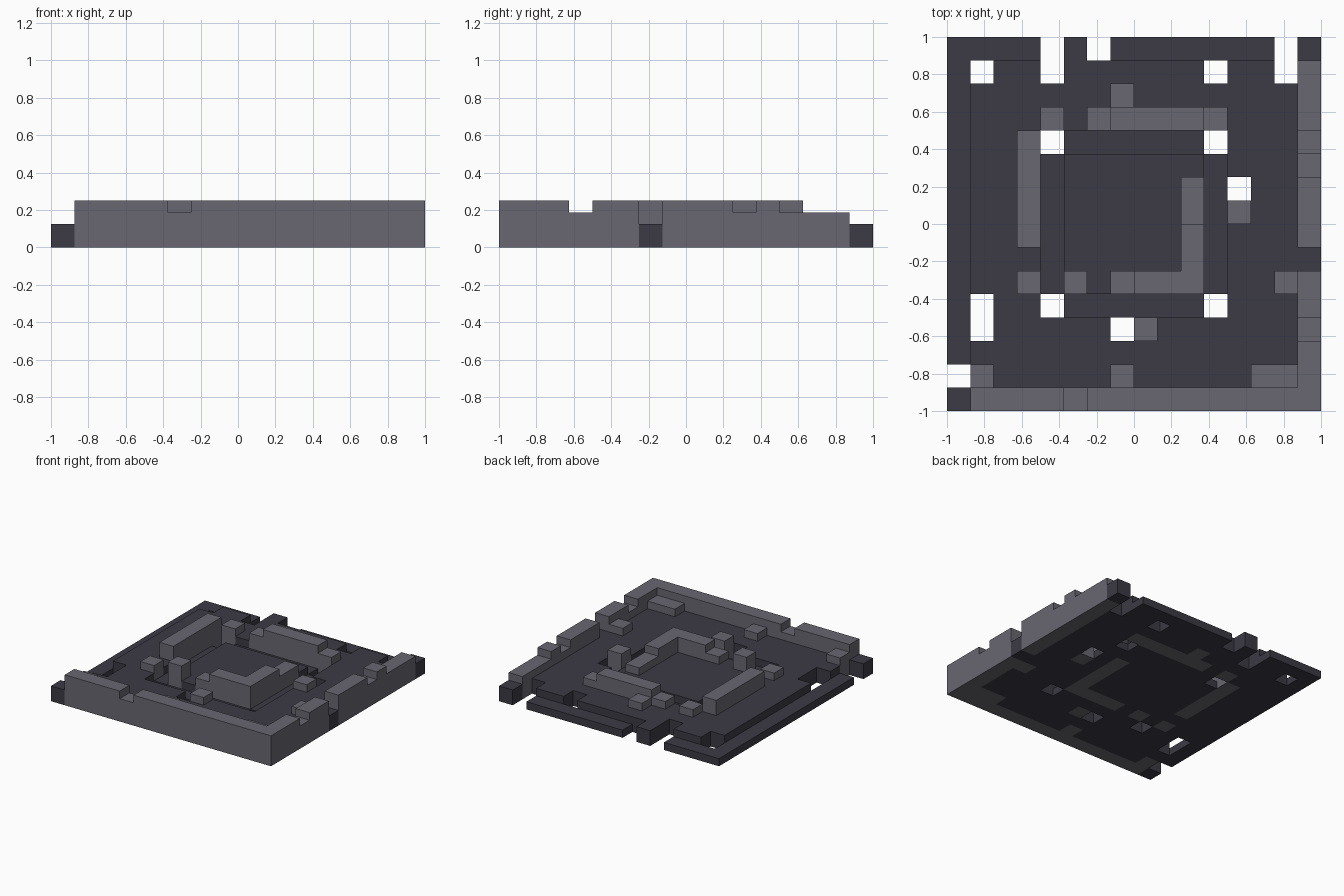
import bpy
import bmesh
import math

CELL = 0.125     # plan size of one block
STEP = 0.0625    # height of one block layer
COUNT = 16       # blocks along each side
LOW, FLOOR, STUMP, FULL = range(1, 5)   # heights in layers

cube = bpy.data.objects.get("Cube")
if cube:
    bpy.data.objects.remove(cube, do_unlink=True)


def make_material(name, color):
    mat = bpy.data.materials.new(name)
    mat.use_nodes = True
    mat.diffuse_color = (*color, 1)
    mat.node_tree.nodes["Principled BSDF"].inputs["Base Color"].default_value = (*color, 1)
    return mat


dark_stone = make_material("dark stone", (0.045, 0.042, 0.058))
grey_stone = make_material("grey stone", (0.138, 0.136, 0.165))

plan = {}        # block position -> (part name, height in layers)


def lay(part, height, *areas):
    """Fill rectangular areas (x0, y0, x1, y1) of the plan; later ones replace earlier."""
    for x0, y0, x1, y1 in areas:
        for x in range(x0, x1):
            for y in range(y0, y1):
                plan[x, y] = (part, height)


def block(part, height, *places):
    lay(part, height, *[(x, y, x + 1, y + 1) for x, y in places])


# Paving: raised floor, low border, sunken ring and central platform
lay("floor", FLOOR, (1, 1, 15, 15))
lay("low_border", LOW, (0, 2, 1, 16), (0, 15, 15, 16))
lay("sunken_ring", LOW, (4, 4, 12, 12))
lay("central_platform", FLOOR, (5, 5, 11, 11))
block("border_posts", FLOOR, (0, 0), (15, 15), (15, 6), (5, 15))

# Outer walls with broken sections
lay("front_wall", FULL, (1, 0, 16, 1))
block("front_wall", STUMP, (5, 0))
lay("side_wall", FULL, (15, 1, 16, 6), (15, 7, 16, 12))
block("side_wall", STUMP, (15, 3), (15, 10))
lay("side_wall", STUMP, (15, 12, 16, 15))
block("wall_rubble", STUMP, (1, 1), (7, 1), (13, 1), (14, 1), (14, 5))

# Inner walls
lay("inner_right_wall", FULL, (3, 7, 4, 12))
lay("inner_back_wall", FULL, (7, 12, 11, 13))
block("inner_back_wall", STUMP, (6, 12), (11, 12))
lay("corner_wall", FULL, (8, 5, 11, 6), (10, 5, 11, 8))
block("corner_wall", STUMP, (7, 5), (10, 8), (10, 9))
block("pillar", FULL, (5, 5))
block("loose_blocks", STUMP, (3, 5), (4, 12), (7, 13), (12, 8), (8, 3))

# Missing paving blocks
holes = [(4, 14), (4, 15), (6, 15), (14, 14), (14, 15), (1, 14), (11, 14), (12, 9),
         (1, 3), (1, 4), (7, 3), (0, 1)]
holes += [(x, y) for x in (4, 11) for y in (4, 11)]
for place in holes:
    plan.pop(place, None)


def build(part, mat):
    """Make one part from its blocks, leaving out faces buried against neighbours."""
    bm = bmesh.new()

    def quad(*corners):
        half = COUNT / 2
        bm.faces.new([bm.verts.new(((x - half) * CELL, (y - half) * CELL, z * STEP))
                      for x, y, z in corners])

    for (x, y), (owner, h) in plan.items():
        if owner != part:
            continue
        ring = [(x, y), (x + 1, y), (x + 1, y + 1), (x, y + 1)]
        quad(*[(*p, h) for p in ring])
        quad(*[(*p, 0) for p in reversed(ring)])
        for k, (dx, dy) in enumerate([(0, -1), (1, 0), (0, 1), (-1, 0)]):
            base = plan.get((x + dx, y + dy), ("", 0))[1]
            if base < h:
                a, b = ring[k], ring[(k + 1) % 4]
                quad((*a, base), (*b, base), (*b, h), (*a, h))

    # Merge the blocks into clean flat faces
    bmesh.ops.remove_doubles(bm, verts=bm.verts, dist=STEP / 100)
    bmesh.ops.dissolve_limit(bm, angle_limit=math.radians(1),
                             verts=bm.verts, edges=bm.edges)
    mesh = bpy.data.meshes.new(part)
    bm.to_mesh(mesh)
    bm.free()
    mesh.materials.append(mat)
    bpy.context.collection.objects.link(bpy.data.objects.new(part, mesh))


dark_parts = {"floor", "low_border", "sunken_ring", "central_platform", "border_posts"}
for part in sorted({owner for owner, h in plan.values()}):
    build(part, dark_stone if part in dark_parts else grey_stone)
